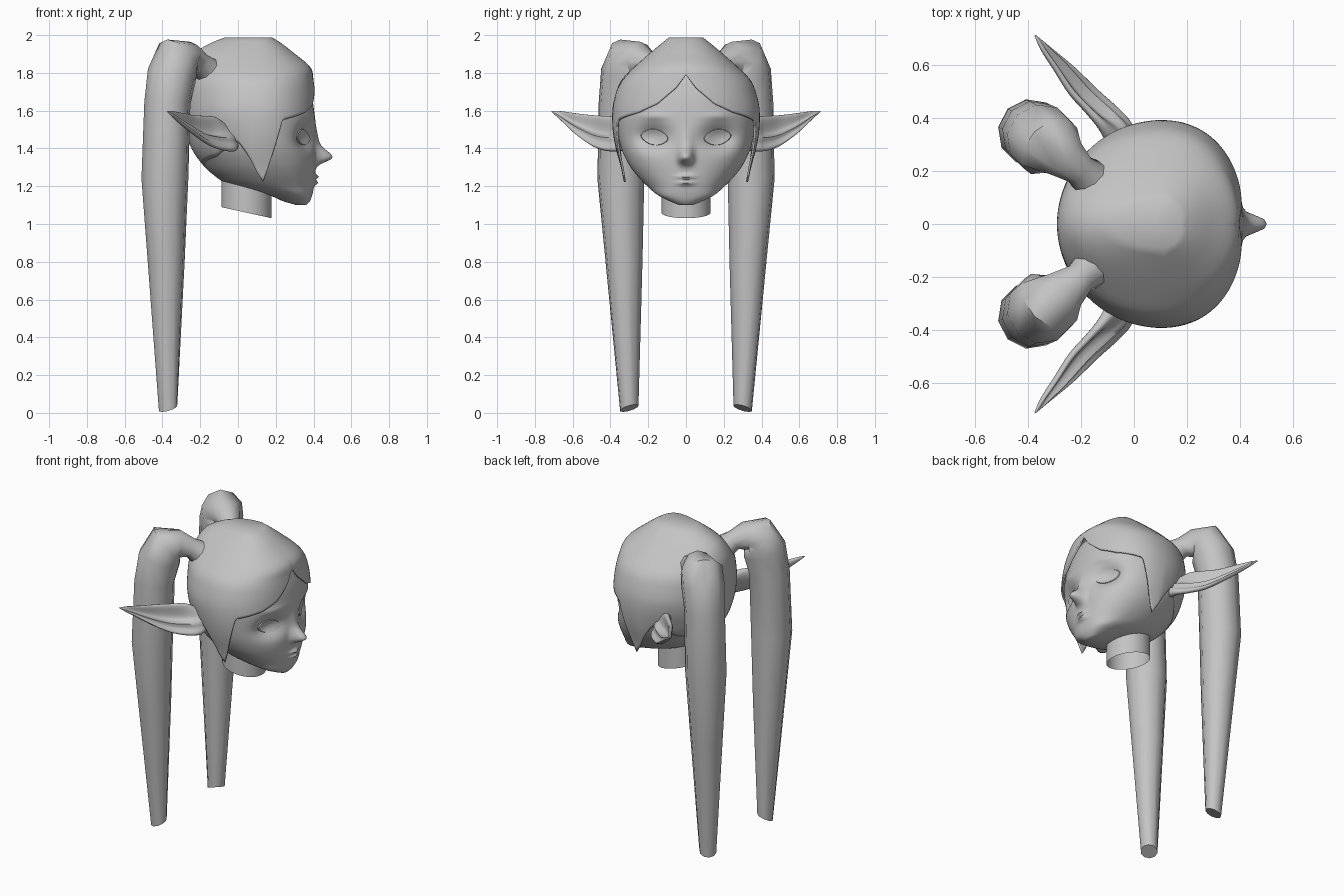
import bpy, bmesh, math
from mathutils import Vector

if "Cube" in bpy.data.objects:
    bpy.data.objects.remove(bpy.data.objects["Cube"])

grey = bpy.data.materials.new("plain_grey")
grey.diffuse_color = (0.55, 0.55, 0.55, 1)
grey.use_nodes = True
grey.node_tree.nodes["Principled BSDF"].inputs["Base Color"].default_value = grey.diffuse_color


def sample(table, k):
    """Smooth (Hermite) interpolation of rows (key, v1, v2, ...)."""
    n = len(table)
    k = min(max(k, table[0][0]), table[-1][0])
    i = next(j for j in range(n - 1) if k <= table[j + 1][0])
    a, b = table[i], table[i + 1]
    h = b[0] - a[0]
    t = (k - a[0]) / h

    def slope(j, c):
        p, q = table[max(j - 1, 0)], table[min(j + 1, n - 1)]
        return (q[c] - p[c]) / (q[0] - p[0])
    return [(2*t**3 - 3*t*t + 1) * a[c] + (t**3 - 2*t*t + t) * h * slope(i, c)
            + (3*t*t - 2*t**3) * b[c] + (t**3 - t*t) * h * slope(i + 1, c)
            for c in range(1, len(a))]


def linear(table, k):
    for a, b in zip(table, table[1:]):
        if k <= b[0]:
            return a[1] + (b[1] - a[1]) * (k - a[0]) / (b[0] - a[0])
    return table[-1][1]


def clamp(v):
    return min(1, max(0, v))


def loft(name, rings, start=False, end=False, mirror=False, angle=50):
    """Skin closed rings of points; optionally fan-close the ends."""
    bm = bmesh.new()
    vs = [[bm.verts.new(p) for p in r] for r in rings]
    n = len(vs[0])
    for a, b in zip(vs, vs[1:]):
        for i in range(n):
            j = (i + 1) % n
            bm.faces.new((a[i], a[j], b[j], b[i]))
    for flag, r in ((start, vs[0]), (end, vs[-1])):
        if flag:
            c = bm.verts.new(sum((v.co for v in r), Vector()) / n)
            for i in range(n):
                bm.faces.new((r[i], r[(i + 1) % n], c))
    bmesh.ops.recalc_face_normals(bm, faces=bm.faces)
    me = bpy.data.meshes.new(name)
    bm.to_mesh(me)
    bm.free()
    me.materials.append(grey)
    me.shade_smooth()
    me.set_sharp_from_angle(angle=math.radians(angle))
    ob = bpy.data.objects.new(name, me)
    bpy.context.collection.objects.link(ob)
    if mirror:
        m = ob.modifiers.new("mirror", 'MIRROR')
        m.use_axis = (False, True, False)
    return ob


def bump(v, c, s):
    return math.exp(-((v - c) / s) ** 2)


# Head sections: height, front x, back x, half width
HEAD = [(1.10, .362, .31, .035), (1.12, .38, .24, .085), (1.15, .392, .17, .145),
        (1.20, .402, -.03, .205), (1.26, .408, -.13, .262), (1.32, .412, -.19, .305),
        (1.40, .415, -.245, .342), (1.50, .413, -.275, .362), (1.60, .403, -.282, .368),
        (1.70, .385, -.278, .345), (1.80, .345, -.25, .27), (1.88, .25, -.18, .17)]
# Hair sections, same columns
HAIR = [(1.20, .40, -.09, .325), (1.30, .41, -.195, .345), (1.40, .418, -.255, .372),
        (1.50, .42, -.28, .388), (1.60, .417, -.288, .39), (1.68, .412, -.29, .375),
        (1.76, .40, -.288, .343), (1.83, .383, -.275, .275), (1.91, .29, -.225, .185),
        (1.96, .225, -.14, .125), (1.988, .18, -.07, .09)]
# Hair lower edge: angle from the face, height
EDGE = [(0, 1.79), (.12, 1.72), (.37, 1.635), (.66, 1.59), (1.17, 1.55), (1.48, 1.22),
        (1.86, 1.44), (2.3, 1.36), (math.pi, 1.30)]
E = 2.2


def section(table, z, t, xm=None):
    xf, xb, hw = sample(table, z)
    if xm is None:
        xm = xb + (xf - xb) * .55
    c, s = math.cos(t), math.sin(t)
    p = 2 / (E if c > 0 else 2)
    x = xm + (xf - xm if c > 0 else xm - xb) * math.copysign(abs(c) ** p, c)
    return Vector((x, hw * math.copysign(abs(s) ** p, s), z))


def features(y, z):
    """Nose, lips, brow and eye sockets as forward offsets."""
    y = abs(y)
    nose = .085 * bump(z, 1.352, .05 if z > 1.352 else .032) * math.exp(-(y / .037) ** 3)
    bridge = .012 * bump(z, 1.44, .06) * bump(y, 0, .035)
    lips = (.022 * bump(z, 1.25, .012) + .02 * bump(z, 1.218, .013)) * bump(y, 0, .042)
    socket = -.065 * bump(y, .175, .09) * bump(z, 1.46, .065)
    brow = .008 * bump(z, 1.57 - .1 * (y - .15) ** 2, .02) * bump(y, .17, .07)
    return nose + bridge + lips + socket + brow


def face_x(y, z):
    xf, xb, hw = sample(HEAD, z)
    xm = xb + (xf - xb) * .55
    return xm + (xf - xm) * (1 - min(1, abs(y) / hw) ** E) ** (1 / E) + features(y, z)


# Head with face
N = 160
rings = []
for k in range(100):
    z = 1.10 + .78 * k / 99
    ring = []
    for i in range(N):
        t = 2 * math.pi * i / N
        p = section(HEAD, z, t)
        p.x += features(p.y, z) * clamp(math.cos(t) * 4)
        ring.append(p)
    rings.append(ring)
loft("head", rings, True, True, angle=60)

# Eyes: almond plates, slightly domed, lying in the sockets
rings = []
for r in (1, .93, .75, .5, .2):
    ring = []
    for i in range(32):
        a = 2 * math.pi * i / 32
        u, v = math.cos(a), math.sin(a) * (1 - .25 * math.cos(a) ** 2)
        y = .167 + .075 * r * u
        z = 1.46 + .044 * r * v + .008 * r * u
        lift = -.004 if r == 1 else .006 + .006 * (1 - r * r)
        ring.append((face_x(y, z) + lift, y, z))
    rings.append(ring)
loft("eyes", rings, False, True, mirror=True, angle=40)

# Hair cap with parted fringe and pointed side locks, flush with the nape
M, R = 144, 28
rings = []
for k in range(R + 1):
    ring = []
    for i in range(M):
        t = 2 * math.pi * i / M
        fold = min(t, 2 * math.pi - t)
        lo = linear(EDGE, fold)
        z = lo + (1.988 - lo) * k / R
        p = section(HAIR, z, t, .10)
        f = clamp((fold - 1.6) / .6) * clamp((1.6 - z) / .15)
        ring.append(p.lerp(section(HEAD, z, t) * Vector((1, 1, 1)).x, f * .9))
    rings.append(ring)
hair = loft("hair_cap", rings, False, True)
m = hair.modifiers.new("thickness", 'SOLIDIFY')
m.thickness = .01
m.offset = -1

# Neck: open tube with a slanted lower end
rings = []
for top in (0, 1):
    ring = []
    for i in range(32):
        a = 2 * math.pi * i / 32
        x = .045 + .133 * math.cos(a)
        z = 1.30 if top else 1.06 - .22 * (x - .045)
        ring.append((x, .13 * math.sin(a), z))
    rings.append(ring)
loft("neck", rings)

# Ponytails: centre x, y, z and radius along the path
TAIL = [(-.15, .16, 1.80, .08), (-.205, .205, 1.85, .06), (-.262, .25, 1.878, .085),
        (-.318, .292, 1.875, .125), (-.35, .322, 1.79, .128), (-.374, .34, 1.64, .12),
        (-.387, .345, 1.24, .122), (-.38, .328, .80, .096), (-.37, .30, .025, .05)]
side = Vector((1, 1, 0)).normalized()
rings = []
for i, (x, y, z, r) in enumerate(TAIL):
    a, b = TAIL[max(i - 1, 0)], TAIL[min(i + 1, len(TAIL) - 1)]
    t = (Vector(b[:3]) - Vector(a[:3])).normalized()
    if i == len(TAIL) - 1:
        t = Vector((.3, -.3, -1))      # slanted tip
    t = (t - side * t.dot(side)).normalized()
    up = t.cross(side)
    rings.append([Vector((x, y, z)) + r * 1.03 * (side * math.cos(q) + up * math.sin(q))
                  for q in (math.pi * (j + .5) / 5 for j in range(10))])
loft("ponytails", rings, True, True, mirror=True, angle=60)

# Pointed ears: key, centre, half height, half thickness, hollow depth
EAR = [(0, -.045, .30, 1.46, .06, .045, 0), (1, -.07, .37, 1.475, .088, .042, .9),
       (2, -.12, .43, 1.48, .09, .038, 1.5), (3, -.19, .50, 1.495, .08, .034, 1.6),
       (4, -.265, .59, 1.533, .053, .028, 1.5), (5, -.33, .66, 1.571, .025, .018, 1),
       (6, -.372, .71, 1.595, .003, .003, 0)]
v, n = Vector((-.65, 0, 1)), Vector((.71, .5, .5))
rings = []
for k in range(31):
    x, y, z, h, w, d = sample(EAR, k / 5)
    ring = []
    for j in range(40):
        q = 2 * math.pi * j / 40
        c, s = math.cos(q), math.sin(q)
        hollow = d * max(0, c) ** 3 * (1 - .55 * bump(s, -.3, .2))   # inner fold
        ring.append(Vector((x, y, z)) + v * h * s + n * w * (c - hollow))
    rings.append(ring)
loft("ears", rings, True, True, mirror=True, angle=60)
